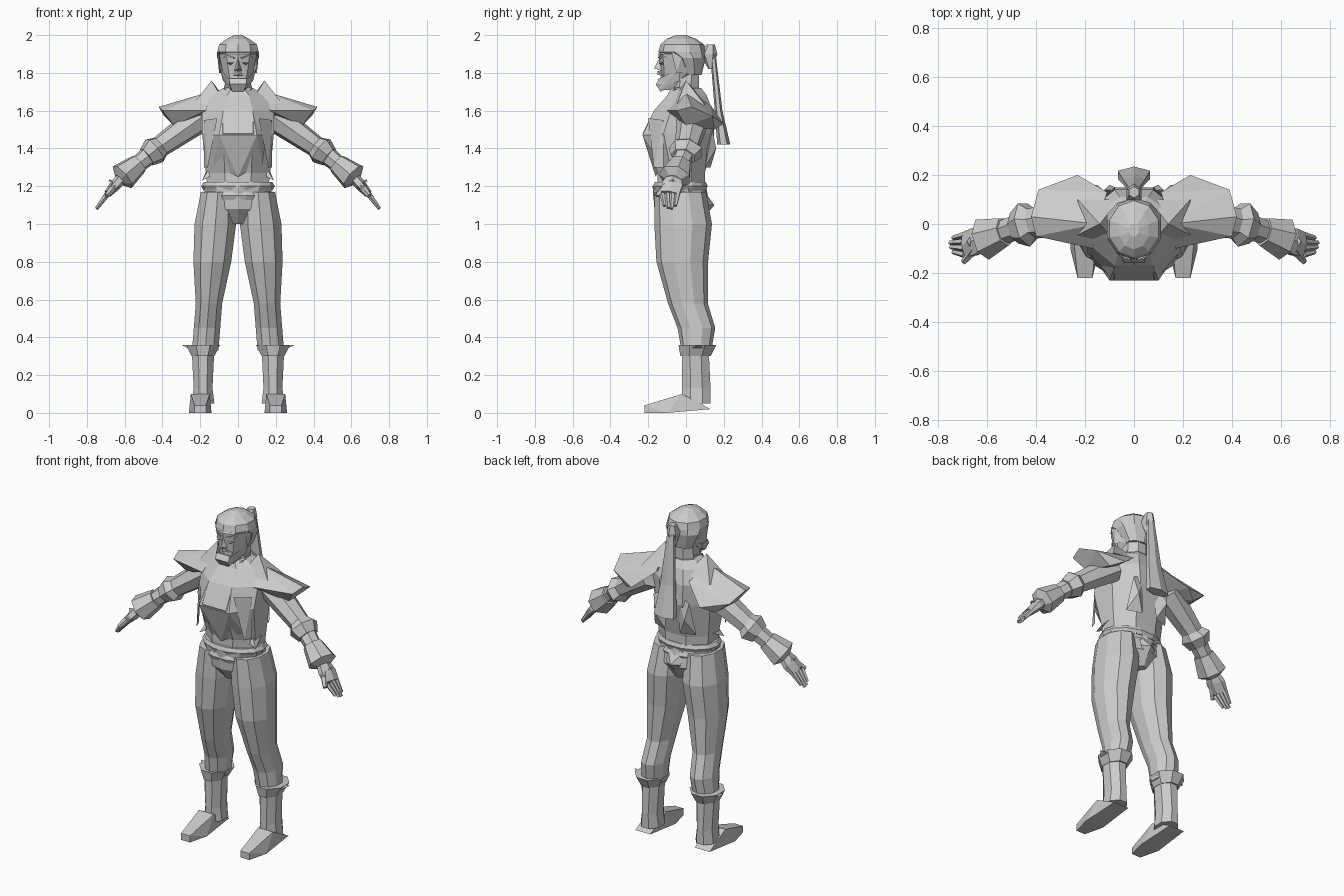
import bpy, bmesh, math
from mathutils import Vector

if "Cube" in bpy.data.objects:
    bpy.data.objects.remove(bpy.data.objects["Cube"])

COLOUR = (0.6, 0.6, 0.6, 1)
grey = bpy.data.materials.new("plain grey")
grey.use_nodes = True
grey.diffuse_color = COLOUR
grey.node_tree.nodes["Principled BSDF"].inputs["Base Color"].default_value = COLOUR

ACROSS, BACK = Vector((1, 0, 0)), Vector((0, 1, 0))


def finish(name, bm, mirror):
    bmesh.ops.recalc_face_normals(bm, faces=bm.faces)
    mesh = bpy.data.meshes.new(name)
    bm.to_mesh(mesh)
    bm.free()
    mesh.materials.append(grey)
    part = bpy.data.objects.new(name, mesh)
    bpy.context.collection.objects.link(part)
    if mirror:
        modifier = part.modifiers.new("mirror", "MIRROR")
        modifier.use_mirror_merge = False


def skin(name, rings, u, v, sides, mirror):
    """Skin through rings of (centre, radius along u, radius along v)."""
    bm = bmesh.new()
    grow = 1 / math.cos(math.pi / sides)
    angles = [math.tau * (i + 0.5) / sides for i in range(sides)]
    loops = [[bm.verts.new(centre + grow * (u * ru * math.cos(t) + v * rv * math.sin(t))) for t in angles]
             for centre, ru, rv in rings]
    for low, high in zip(loops, loops[1:]):
        for i in range(sides):
            bm.faces.new((low[i - 1], low[i], high[i], high[i - 1]))
    bm.faces.new(loops[0])
    bm.faces.new(loops[-1])
    finish(name, bm, mirror)


def stack(name, rows, x=0, lean=0, sides=8, mirror=False):
    """Upright form from rows of (height, half width, front, back)."""
    rings = [(Vector((x + lean * z, (front + back) / 2, z)), width, (back - front) / 2)
             for z, width, front, back in rows]
    skin(name, rings, ACROSS, BACK, sides, mirror)


def limb(name, *rings, sides=7):
    """Mirrored pair of tubes along joints, each ring (centre, depth, thickness)."""
    along = (rings[-1][0] - rings[0][0]).normalized()
    u = (BACK - along * BACK.dot(along)).normalized()
    skin(name, rings, u, along.cross(u), sides, True)


def hull(name, points, middle=None, mirror=False):
    """Faceted solid around points; with a middle, x is an offset to both sides of it."""
    bm = bmesh.new()
    for x, y, z in points:
        for px in (x,) if middle is None else {middle - x, middle + x}:
            bm.verts.new((px, y, z))
    result = bmesh.ops.convex_hull(bm, input=bm.verts)
    inside = [v for v in result["geom_interior"] if isinstance(v, bmesh.types.BMVert)]
    bmesh.ops.delete(bm, geom=inside, context="VERTS")
    finish(name, bm, mirror)


# Trousers
stack("trouser_leg", [(.33, .07, -.02, .13), (.45, .07, -.04, .15), (.58, .07, -.09, .11),
                      (.8, .1, -.15, .11), (1, .11, -.16, .13), (1.17, .09, -.16, .1)],
      x=.2, lean=-.08, sides=10, mirror=True)
stack("pelvis", [(1, .05, -.1, .08), (1.08, .16, -.16, .12), (1.2, .18, -.17, .1)], sides=10)
hull("seat_flap", [(.05, .1, 1.17), (.05, .12, 1.1), (0, .15, 1.1), (0, .1, 1.04)], middle=0)

# Boots
BOOT = .185
stack("boot_shaft", [(.05, .06, -.02, .13), (.13, .05, -.02, .13), (.34, .06, -.02, .12)], x=BOOT, mirror=True)
stack("boot_cuff", [(.3, .06, -.03, .13), (.36, .09, -.04, .16)], x=BOOT, mirror=True)
hull("boot_foot", [(.05, .13, .02), (.05, -.02, .1), (.06, -.1, 0), (.03, -.22, 0), (.03, -.22, .04)],
     middle=.2, mirror=True)
hull("cuff_point", [(.24, 0, .33), (.24, .11, .33), (.3, .07, .36), (.24, .06, .36)], mirror=True)

# Belt of two rolls
for name, height in ("belt_lower", 1.15), ("belt_upper", 1.2):
    bpy.ops.mesh.primitive_torus_add(major_radius=.17, minor_radius=.025, major_segments=14,
                                     minor_segments=6, location=(0, -.03, height))
    belt = bpy.context.object
    belt.name = name
    belt.scale.y = .76
    belt.data.materials.append(grey)

# Torso
stack("torso", [(1.18, .16, -.15, .1), (1.27, .17, -.15, .1), (1.48, .19, -.23, .15),
                (1.6, .19, -.17, .14), (1.68, .14, -.1, .11), (1.72, .08, -.08, .08)])
hull("chest_panel", [(.1, -.23, 1.47), (.15, -.16, 1.47), (.08, -.18, 1.58), (.13, -.13, 1.32), (0, -.16, 1.25)],
     middle=0)
hull("vest_edge", [(.11, -.2, 1.56), (.16, -.17, 1.3), (.18, -.12, 1.3), (.18, -.12, 1.55)], mirror=True)
hull("shirt_tuft", [(.15, -.08, 1.3), (.16, .03, 1.3), (.19, -.1, 1.23), (.15, -.1, 1.25)], mirror=True)
hull("back_fold", [(.03, .13, 1.55), (.12, .14, 1.5), (.05, .13, 1.3), (.14, .1, 1.3), (.1, .16, 1.4)], mirror=True)

# Shoulder guards
hull("shoulder_guard", [(.15, 0, 1.7), (.11, .13, 1.63), (.42, .03, 1.62), (.39, .14, 1.57), (.23, .2, 1.53),
                        (.3, .15, 1.5), (.4, -.05, 1.6), (.34, 0, 1.52), (.17, -.1, 1.6)], mirror=True)
hull("collar_spike", [(.14, 0, 1.76), (.07, -.08, 1.64), (.06, .1, 1.65), (.24, -.05, 1.63), (.23, .1, 1.63)],
     mirror=True)

# Arms
shoulder, elbow = Vector((.2, .04, 1.56)), Vector((.44, 0, 1.39))
wrist, knuckles = Vector((.61, -.06, 1.25)), Vector((.69, -.085, 1.16))
limb("upper_arm", (shoulder, .08, .07), (elbow, .055, .05))
limb("forearm", (elbow, .05, .05), (wrist, .04, .035))
limb("elbow_cuff", (elbow.lerp(shoulder, .15), .05, .05), (elbow, .085, .07), (elbow.lerp(wrist, .25), .06, .05))
limb("wrist_cuff", (wrist.lerp(elbow, .5), .055, .05), (wrist, .08, .07), (wrist.lerp(knuckles, .2), .04, .035))

# Hands
palm = wrist.lerp(knuckles, .5)
limb("palm", (wrist, .035, .025), (palm, .055, .026), (knuckles, .05, .018), sides=6)
for finger, reach in zip((-1.5, -.5, .5, 1.5), (.08, .095, .1, .08)):
    base = knuckles + BACK * finger * .027
    tip = base + Vector((.6, -finger * .1, -.8)) * reach
    limb("finger", (base, .012, .013), (tip, .008, .008), sides=5)
thumb_tip = Vector((.695, -.155, 1.15))
limb("thumb", (palm - BACK * .03, .018, .018), (thumb_tip, .01, .01), sides=5)
top = palm + Vector((.02, 0, .02))
hull("hand_stud", [top + BACK * .02, top - BACK * .02, top + ACROSS * .015, top - ACROSS * .015,
                   top.lerp(palm, -.6)], mirror=True)

# Neck and head
stack("neck", [(1.64, .09, -.07, .1), (1.7, .07, -.08, .07), (1.8, .065, -.07, .07)])
hull("throat_collar", [(.075, -.06, 1.72), (0, -.1, 1.66), (.05, 0, 1.65), (.07, .02, 1.74)], middle=0)
stack("head", [(1.71, .04, -.13, -.05), (1.8, .08, -.13, .07), (1.9, .1, -.14, .09), (1.96, .07, -.1, .06)], sides=10)
stack("hair_cap", [(1.79, .07, -.02, .08), (1.88, .11, -.08, .1), (1.91, .11, -.14, .1),
                   (1.95, .1, -.13, .09), (1.98, .06, -.1, .05), (2, .02, -.05, 0)], sides=10)
hull("side_lock", [(.1, -.08, 1.92), (.11, -.02, 1.9), (.1, -.05, 1.8), (.08, 0, 1.8)], mirror=True)
hull("brow", [(.01, -.15, 1.88), (.06, -.13, 1.9), (.08, -.1, 1.88), (.04, -.11, 1.87)], mirror=True)
hull("eyelid", [(.02, -.13, 1.855), (.06, -.12, 1.855), (.04, -.145, 1.85), (.04, -.12, 1.84)], mirror=True)
hull("nose", [(0, -.14, 1.88), (.02, -.13, 1.81), (0, -.17, 1.825)], middle=0)
hull("moustache", [(0, -.15, 1.81), (.045, -.12, 1.785), (0, -.15, 1.79), (0, -.1, 1.8)], middle=0)
hull("chin_beard", [(.045, -.14, 1.77), (.045, -.16, 1.74), (.03, -.135, 1.7), (.06, -.06, 1.74)], middle=0)
hull("jaw_beard", [(.095, -.04, 1.82), (.045, -.15, 1.765), (.04, -.14, 1.71), (.08, -.03, 1.76)], mirror=True)

# Ponytail
stack("hair_knot", [(1.82, .02, .12, .14), (1.9, .03, .08, .16), (1.95, .02, .11, .15)], sides=6)
stack("ponytail", [(1.42, .066, .17, .23), (1.6, .045, .155, .19), (1.9, .022, .13, .155)], sides=6)
